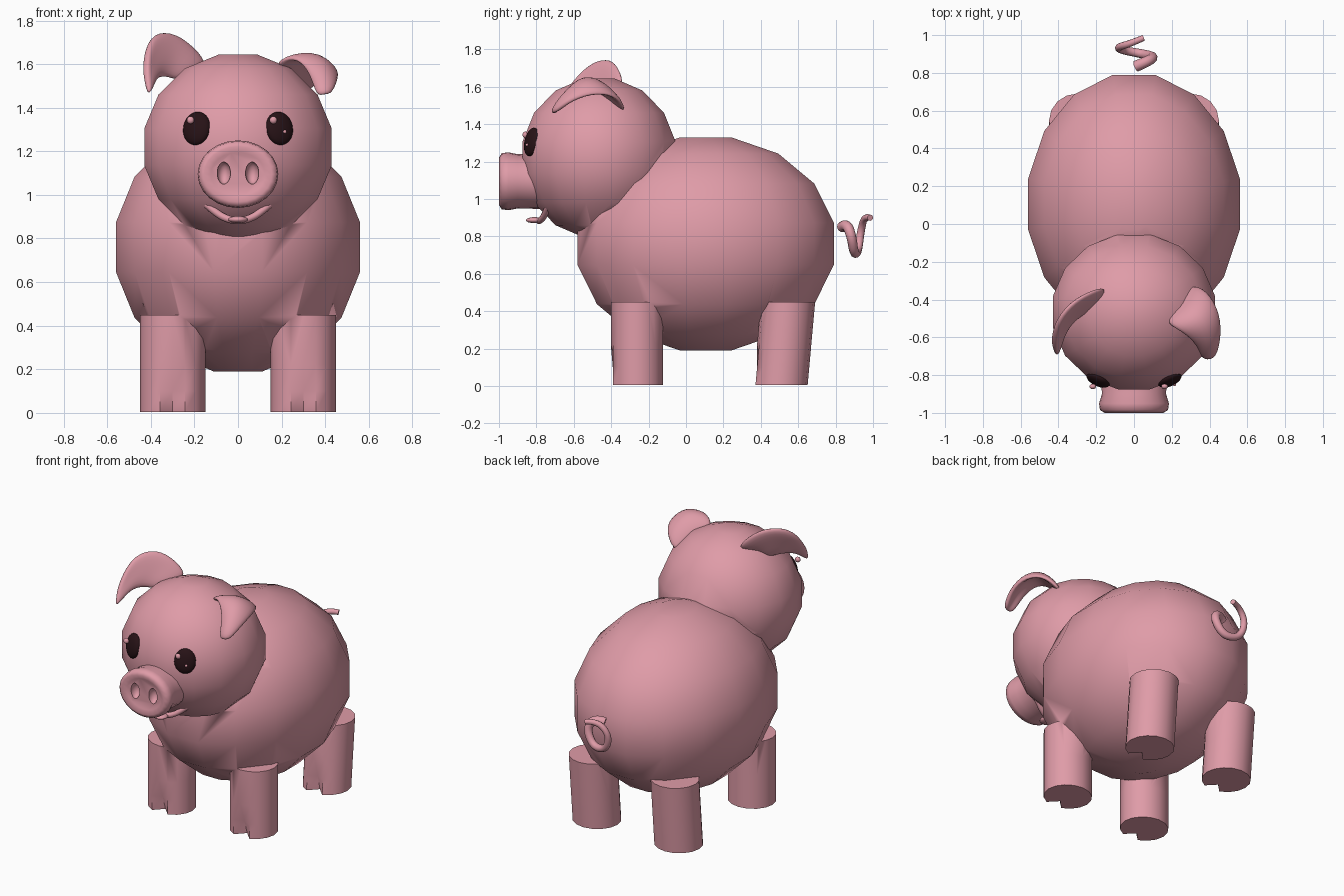
import bpy, bmesh, math
from mathutils import Vector

cube = bpy.data.objects.get("Cube")
if cube:
    bpy.data.objects.remove(cube, do_unlink=True)


def material(name, color):
    mat = bpy.data.materials.new(name)
    mat.use_nodes = True
    mat.diffuse_color = (*color, 1)
    mat.node_tree.nodes["Principled BSDF"].inputs["Base Color"].default_value = (*color, 1)
    return mat


PINK = material("pink skin", (0.74, 0.33, 0.39))
DARK = material("dark eye", (0.02, 0.006, 0.008))


def link(name, data, mat):
    obj = bpy.data.objects.new(name, data)
    bpy.context.collection.objects.link(obj)
    data.materials.clear()
    data.materials.append(mat)
    return obj


def smooth(obj, degrees):
    for poly in obj.data.polygons:
        poly.use_smooth = True
    obj.data.set_sharp_from_angle(angle=math.radians(degrees))


def loft(name, rings, mat=PINK, degrees=60):
    """Skin a list of closed rings and cap both ends."""
    bm = bmesh.new()
    loops = [[bm.verts.new(p) for p in ring] for ring in rings]
    count = len(loops[0])
    for low, high in zip(loops, loops[1:]):
        for i in range(count):
            j = (i + 1) % count
            bm.faces.new((low[i], low[j], high[j], high[i]))
    bm.faces.new(loops[0])
    bm.faces.new(loops[-1])
    bmesh.ops.recalc_face_normals(bm, faces=bm.faces)
    mesh = bpy.data.meshes.new(name)
    bm.to_mesh(mesh)
    bm.free()
    obj = link(name, mesh, mat)
    smooth(obj, degrees)
    return obj


def ellipsoid(name, center, radii, mat=PINK, sides=16):
    """Low-poly ball turned half a step, so that it is flat on each axis."""
    half = math.pi / sides
    flat = math.cos(half)
    size = Vector((radii[0] / flat ** 2, radii[1] / flat ** 2, radii[2] / flat))
    rings = []
    for k in range(sides // 2):
        polar = half * (2 * k + 1)
        rings.append([Vector(center) + size * Vector((
            math.sin(polar) * math.cos(half * (2 * i + 1)),
            math.sin(polar) * math.sin(half * (2 * i + 1)),
            -math.cos(polar))) for i in range(sides)])
    return loft(name, rings, mat)


def boolean(target, tools, operation, degrees):
    """Apply booleans to the target and remove the tool objects."""
    for tool in tools:
        mod = target.modifiers.new("boolean", "BOOLEAN")
        mod.operation, mod.solver, mod.object = operation, "EXACT", tool
    apply(target)
    for tool in tools:
        bpy.data.objects.remove(tool, do_unlink=True)
    smooth(target, degrees)


def apply(obj):
    graph = bpy.context.evaluated_depsgraph_get()
    mesh = bpy.data.meshes.new_from_object(obj.evaluated_get(graph))
    obj.modifiers.clear()
    obj.data = mesh


def leg(name, x, y, ry, lean):
    """Stubby leg with a cleft hoof at the front."""
    sides, rings = 16, []
    for z, cleft in ((0.005, 0.07), (0.1, 0.04), (0.22, 0), (0.45, 0)):
        ring = []
        for i in range(sides):
            a = math.tau * i / sides - math.pi / 2
            depth = ry - (cleft if i == 0 else 0)
            ring.append((x + 0.15 * math.cos(a), y + lean * z + depth * math.sin(a), z))
        rings.append(ring)
    return loft(name, rings)


# Body, head and legs in one skin
body = ellipsoid("body", (0, 0.105, 0.76), (0.56, 0.685, 0.57))
parts = [ellipsoid("head", (0, -0.465, 1.22), (0.43, 0.41, 0.425))]
for side in (-1, 1):
    parts.append(leg("front_leg", side * 0.3, -0.262, 0.14, 0))
    parts.append(leg("hind_leg", side * 0.3, 0.505, 0.145, 0.09))
boolean(body, parts, "UNION", 65)

# Snout with a dished face and two nostrils
profile = ((-0.78, 0.175, 0.148), (-0.9, 0.17, 0.145), (-0.95, 0.185, 0.155),
           (-0.985, 0.18, 0.15), (-1, 0.155, 0.127), (-0.985, 0.125, 0.1))
snout = loft("snout", [[(rx * math.cos(math.tau * i / 24), y,
                         1.095 + rz * math.sin(math.tau * i / 24)) for i in range(24)]
                       for y, rx, rz in profile])
holes = [ellipsoid("nostril", (s * 0.065, -0.985, 1.1), (0.03, 0.04, 0.05)) for s in (-1, 1)]
boolean(snout, holes, "DIFFERENCE", 70)

# Eyes with two glints each
for side, label in ((-1, "right"), (1, "left")):
    eye = ellipsoid(label + "_eye", (0, 0, 0), (0.066, 0.03, 0.077), DARK, 24)
    eye.location = (side * 0.19, -0.825, 1.305)
    eye.rotation_euler = (math.radians(-12), 0, side * math.radians(25))
    ellipsoid(label + "_eye_glint", (side * 0.19 - 0.028, -0.86, 1.343), (0.017, 0.014, 0.017), PINK, 12)
    ellipsoid(label + "_eye_small_glint", (side * 0.19 + 0.025, -0.85, 1.29), (0.008,) * 3, PINK, 8)


def tube(name, points, radius, taper):
    """Round tube along a smooth path, thinning toward its end."""
    curve = bpy.data.curves.new(name, "CURVE")
    curve.dimensions = "3D"
    curve.bevel_depth = radius
    curve.bevel_resolution = 3
    curve.use_fill_caps = True
    spline = curve.splines.new("NURBS")
    spline.points.add(len(points) - 1)
    spline.use_endpoint_u = True
    spline.order_u = 3
    for i, p in enumerate(points):
        spline.points[i].co = (*p, 1)
        spline.points[i].radius = 1 - taper * i / (len(points) - 1)
    obj = link(name, curve, PINK)
    apply_curve = bpy.data.meshes.new_from_object(
        obj.evaluated_get(bpy.context.evaluated_depsgraph_get()))
    bpy.data.objects.remove(obj, do_unlink=True)
    result = link(name, apply_curve, PINK)
    smooth(result, 60)


# Curly tail
tube("tail", ((0.01, 0.835, 0.85), (0.07, 0.86, 0.87), (0.11, 0.885, 0.8),
              (0.05, 0.9, 0.7), (-0.06, 0.92, 0.72), (-0.09, 0.935, 0.83),
              (-0.02, 0.955, 0.91), (0.05, 0.985, 0.9)), 0.03, 0.45)

# Smiling lower lip and tongue
tube("lip", [(x, -0.79 + abs(x) * 0.35, 0.88 + 3.6 * x * x)
             for x in (-0.15, -0.1, -0.05, 0, 0.05, 0.1, 0.15)], 0.017, 0)
ellipsoid("tongue", (0, -0.81, 0.887), (0.045, 0.045, 0.016), PINK, 12)


def ear(name, rows):
    """Soft floppy sheet given by rows from root to tip."""
    bm = bmesh.new()
    grid = [[bm.verts.new(p) for p in row] for row in rows]
    for a, b in zip(grid, grid[1:]):
        for i in range(len(a) - 1):
            bm.faces.new((a[i], a[i + 1], b[i + 1], b[i]))
    mesh = bpy.data.meshes.new(name)
    bm.to_mesh(mesh)
    bm.free()
    obj = link(name, mesh, PINK)
    solid = obj.modifiers.new("thickness", "SOLIDIFY")
    solid.thickness, solid.offset = 0.04, 0
    obj.modifiers.new("round", "SUBSURF").levels = 2
    apply(obj)
    smooth(obj, 80)


ear("left_ear", (
    ((0.15, -0.52, 1.59), (0.25, -0.43, 1.55), (0.29, -0.31, 1.43)),
    ((0.23, -0.56, 1.64), (0.33, -0.47, 1.66), (0.39, -0.34, 1.54)),
    ((0.3, -0.61, 1.6), (0.39, -0.55, 1.65), (0.46, -0.47, 1.57)),
    ((0.34, -0.66, 1.52), (0.4, -0.65, 1.57), (0.46, -0.61, 1.53)),
    ((0.36, -0.71, 1.45), (0.4, -0.72, 1.46), (0.43, -0.7, 1.46))))
ear("right_ear", (
    ((-0.12, -0.32, 1.59), (-0.2, -0.42, 1.57), (-0.27, -0.47, 1.52)),
    ((-0.24, -0.36, 1.72), (-0.28, -0.43, 1.63), (-0.32, -0.51, 1.54)),
    ((-0.34, -0.42, 1.76), (-0.35, -0.49, 1.65), (-0.36, -0.56, 1.54)),
    ((-0.42, -0.53, 1.72), (-0.41, -0.57, 1.62), (-0.38, -0.62, 1.52)),
    ((-0.43, -0.65, 1.56), (-0.42, -0.68, 1.51), (-0.41, -0.71, 1.44))))
